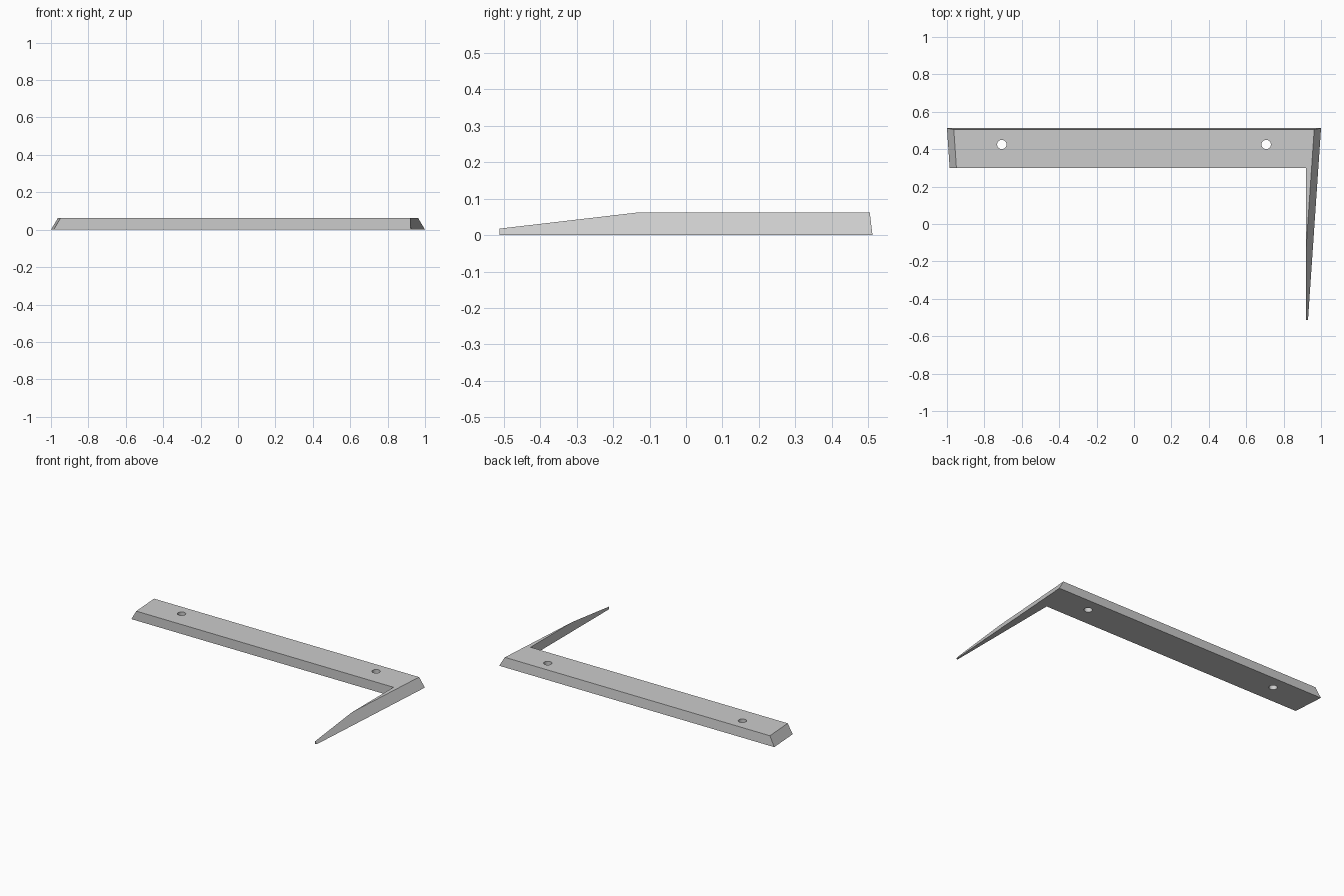
import bpy
import bmesh

if "Cube" in bpy.data.objects:
    bpy.data.objects.remove(bpy.data.objects["Cube"], do_unlink=True)

HEIGHT, BACK, FRONT = 0.062, 0.512, -0.512

grey = bpy.data.materials.new("plain grey")
grey.use_nodes = True
colour = (0.6, 0.6, 0.6, 1)
grey.diffuse_color = colour
grey.node_tree.nodes["Principled BSDF"].inputs["Base Color"].default_value = colour

# L-shaped blank: long bar with one prong towards the front
outline = [(-1.1, 0.3), (0.92, 0.3), (0.92, FRONT), (1.1, FRONT), (1.1, 0.6), (-1.1, 0.6)]
bm = bmesh.new()
base = bm.faces.new([bm.verts.new((x, y, 0)) for x, y in outline])
top = bmesh.ops.extrude_face_region(bm, geom=[base])["geom"]
bmesh.ops.translate(bm, vec=(0, 0, HEIGHT),
                    verts=[v for v in top if isinstance(v, bmesh.types.BMVert)])


def trim(point, normal):
    """Slice off everything beyond a plane and close the cut."""
    geom = bm.verts[:] + bm.edges[:] + bm.faces[:]
    bmesh.ops.bisect_plane(bm, geom=geom, plane_co=point, plane_no=normal, clear_outer=True)
    bmesh.ops.edgeloop_fill(bm, edges=[e for e in bm.edges if e.is_boundary])


# Leaning back and ends; the right-hand cut also sharpens the prong
trim((0, BACK, 0), (0, 1, 0.12))
for side in (-1, 1):
    trim((side, BACK, 0), (side, -0.068, 0.583))
bmesh.ops.recalc_face_normals(bm, faces=bm.faces)

mesh = bpy.data.meshes.new("bracket")
bm.to_mesh(mesh)
bm.free()
mesh.materials.append(grey)
bracket = bpy.data.objects.new("bracket", mesh)
bpy.context.collection.objects.link(bracket)

# Two screw holes through the bar
for side in (-1, 1):
    bpy.ops.mesh.primitive_cylinder_add(vertices=24, radius=0.025, depth=0.3,
                                        location=(side * 0.707, 0.425, 0))
    cutter = bpy.context.object
    cutter.name = "hole_cutter"
    cutter.hide_render = True
    cutter.data.materials.append(grey)
    hole = bracket.modifiers.new("screw hole", "BOOLEAN")
    hole.operation = "DIFFERENCE"
    hole.solver = "EXACT"
    hole.object = cutter
    bpy.ops.object.select_all(action="DESELECT")
    bpy.context.view_layer.objects.active = bracket
    bracket.select_set(True)
    bpy.ops.object.modifier_apply(modifier=hole.name)
    bpy.data.objects.remove(cutter, do_unlink=True)

bpy.ops.object.shade_smooth_by_angle()
